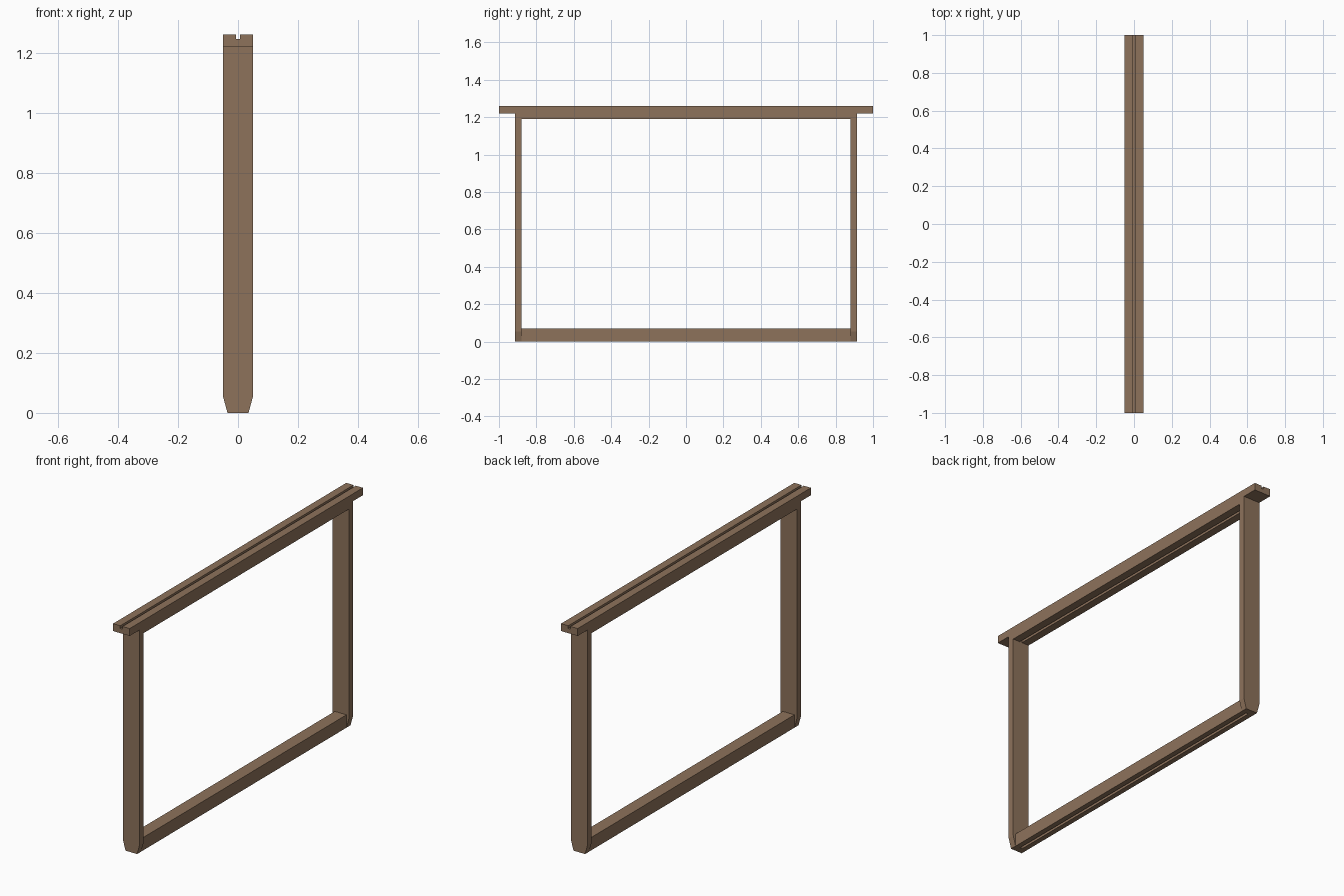
import bpy, bmesh
from mathutils import Vector

if "Cube" in bpy.data.objects:
    bpy.data.objects.remove(bpy.data.objects["Cube"])

wood = bpy.data.materials.new("wood")
wood.diffuse_color = (0.27, 0.17, 0.105, 1)
wood.use_nodes = True
wood.node_tree.nodes["Principled BSDF"].inputs["Base Color"].default_value = wood.diffuse_color


def prism(name, profile, place, direction):
    """Extrude a flat profile; place() maps 2D points into space."""
    bm = bmesh.new()
    face = bm.faces.new([bm.verts.new(place(a, b)) for a, b in profile])
    ext = bmesh.ops.extrude_face_region(bm, geom=[face])
    verts = [v for v in ext["geom"] if isinstance(v, bmesh.types.BMVert)]
    bmesh.ops.translate(bm, verts=verts, vec=Vector(direction))
    bmesh.ops.recalc_face_normals(bm, faces=bm.faces)
    mesh = bpy.data.meshes.new(name)
    bm.to_mesh(mesh)
    bm.free()
    obj = bpy.data.objects.new(name, mesh)
    bpy.context.collection.objects.link(obj)
    mesh.materials.append(wood)
    return obj


def cut_groove(obj, z):
    """Run a square saw groove along the whole bar, centred on height z."""
    h, d = 0.007, 0.015
    cutter = prism(obj.name + "_groove_cutter", [(-h, z - d), (h, z - d), (h, z + d), (-h, z + d)],
                   lambda x, zz: (x, -1.1, zz), (0, 2.2, 0))
    cutter.hide_render = True
    cutter.hide_viewport = True
    cutter.display_type = 'WIRE'
    mod = obj.modifiers.new("groove", 'BOOLEAN')
    mod.operation = 'DIFFERENCE'
    mod.solver = 'EXACT'
    mod.object = cutter


INNER, OUTER = 0.88, 0.915
LUG_Z, TOP_Z, UNDER_Z = 1.22, 1.26, 1.19

# Top bar: rests on the end bars with a thin lug at each end
top_bar = prism("top_bar",
                [(-1, TOP_Z), (-1, LUG_Z), (-INNER, LUG_Z), (-INNER, UNDER_Z),
                 (INNER, UNDER_Z), (INNER, LUG_Z), (1, LUG_Z), (1, TOP_Z)],
                lambda y, z: (-0.05, y, z), (0.1, 0, 0))
cut_groove(top_bar, TOP_Z)
cut_groove(top_bar, UNDER_Z)

# Bottom bar: narrower, grooved underneath
bottom_bar = prism("bottom_bar", [(-0.035, 0), (0.035, 0), (0.035, 0.07), (-0.035, 0.07)],
                   lambda x, z: (x, -INNER, z), (0, 2 * INNER, 0))
cut_groove(bottom_bar, 0)

# End bars: tapered feet
for name, side in (("front_end_bar", -1), ("back_end_bar", 1)):
    prism(name, [(-0.035, 0), (0.035, 0), (0.05, 0.055), (0.05, LUG_Z), (-0.05, LUG_Z), (-0.05, 0.055)],
          lambda x, z: (x, side * INNER, z), (0, side * (OUTER - INNER), 0))
